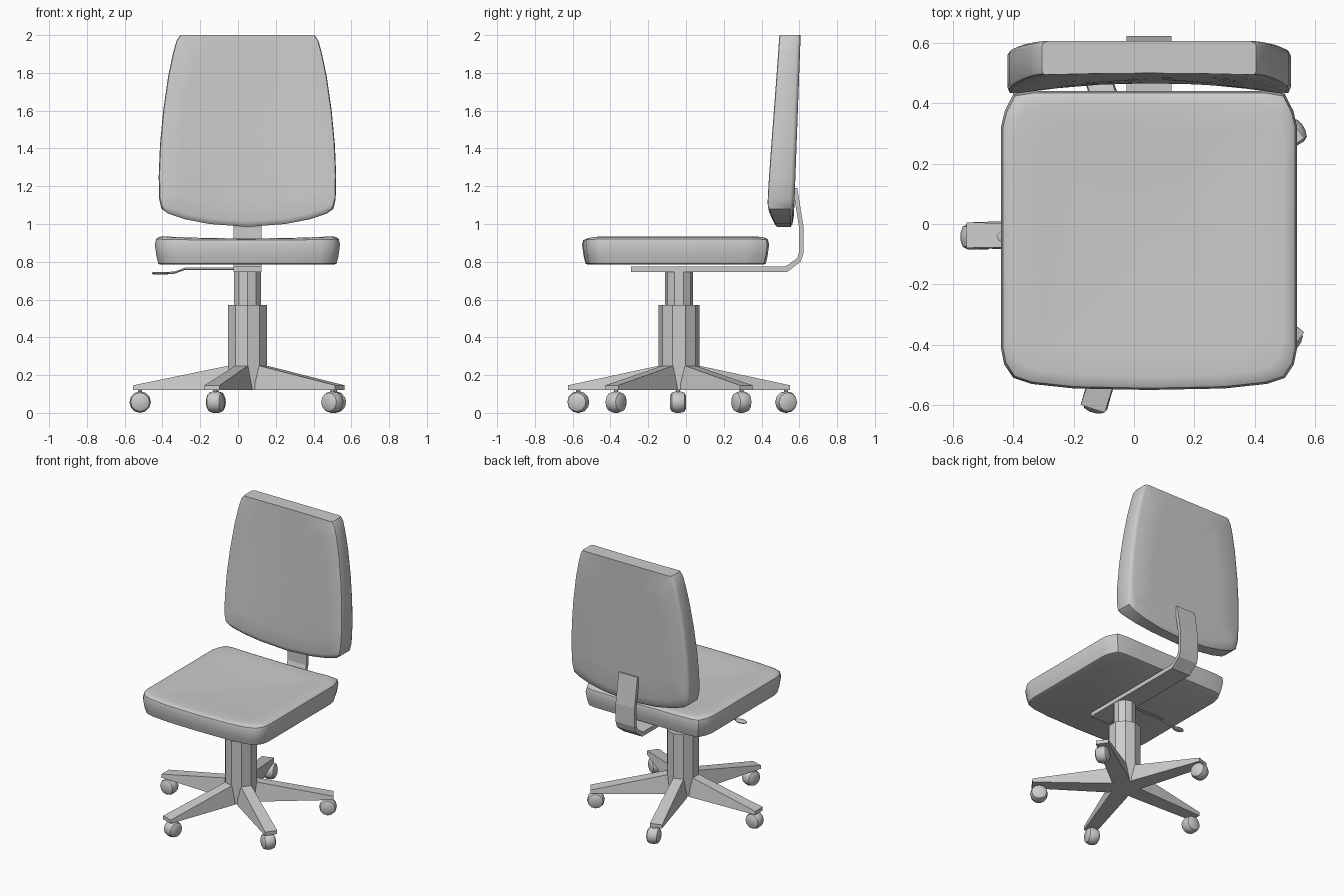
import bpy, bmesh
from math import sin, cos, pi, radians
from mathutils import Vector, Matrix

if "Cube" in bpy.data.objects:
    bpy.data.objects.remove(bpy.data.objects["Cube"])

CX, CY = 0.05, -0.037   # column axis


def loft(name, rings, smooth=None):
    """Skin a list of equal-length closed rings and cap both ends."""
    bm = bmesh.new()
    loops = [[bm.verts.new(p) for p in r] for r in rings]
    n = len(loops[0])
    for a, b in zip(loops, loops[1:]):
        for i in range(n):
            j = (i + 1) % n
            bm.faces.new((a[i], a[j], b[j], b[i]))
    bm.faces.new(loops[0][::-1])
    bm.faces.new(loops[-1])
    bmesh.ops.recalc_face_normals(bm, faces=bm.faces)
    me = bpy.data.meshes.new(name)
    bm.to_mesh(me)
    bm.free()
    ob = bpy.data.objects.new(name, me)
    bpy.context.collection.objects.link(ob)
    if smooth:
        bpy.ops.object.select_all(action='DESELECT')
        ob.select_set(True)
        bpy.context.view_layer.objects.active = ob
        bpy.ops.object.shade_smooth_by_angle(angle=radians(smooth))
    return ob


def ngon(n, r, z, cx=CX, cy=CY):
    return [(cx + r * cos(2 * pi * (k + .5) / n), cy + r * sin(2 * pi * (k + .5) / n), z)
            for k in range(n)]


# Seat cushion: rounded outline, soft rim, dished top
half = [(0, -.495), (.25, -.49), (.39, -.475), (.45, -.455), (.48, -.41), (.49, -.36),
        (.49, 0), (.49, .38), (.478, .43), (.45, .485), (.39, .495), (.25, .495), (0, .495)]
outline = half + [(-x, y) for x, y in half[-2:0:-1]]


def seat_ring(z, inset=0.0, scale=1.0, dip=0.0):
    sx, sy = scale * (1 - inset / .49), scale * (1 - inset / .495)
    return [(CX + x * sx, -.055 + y * sy, z - dip * (1 - (x * sx / .49) ** 2))
            for x, y in outline]


loft("seat", [seat_ring(.785, .03), seat_ring(.79, .018), seat_ring(.83, .008),
              seat_ring(.89, 0), seat_ring(.92, .006, dip=.006),
              seat_ring(.932, .02, dip=.012), seat_ring(.937, .045, dip=.014),
              seat_ring(.934, scale=.75, dip=.014), seat_ring(.926, scale=.45, dip=.012),
              seat_ring(.92, scale=.15, dip=.01)], 40)

# Backrest: tapered outline lofted from rear face to concave front face
half = [(0, .985), (.2, 1.0), (.33, 1.025), (.42, 1.055), (.455, 1.08), (.467, 1.13),
        (.47, 1.25), (.463, 1.42), (.446, 1.6), (.42, 1.78), (.395, 1.9), (.376, 1.97),
        (.355, 2.0), (.18, 2.0), (0, 2.0)]
outline = half + [(-x, z) for x, z in half[-2:0:-1]]


def back_ring(t, scale=1.0, cz=2.0):
    pts = []
    for x, z in outline:
        x, z = x * scale, cz + (z - cz) * scale
        k = (z - 1.0) / 1.0
        rear = .57 + .037 * k
        front = .42 + .07 * max(k, .1) + (.042 - .032 * k) * (1 - (x / .47) ** 2)
        pts.append((CX + x, rear + (front - rear) * t, z))
    return pts


loft("backrest", [back_ring(0, .1, 1.5), back_ring(0, .6, 1.5), back_ring(0, .94),
                  back_ring(.06, .985), back_ring(.15), back_ring(.88),
                  back_ring(.97, .99), back_ring(1, .97),
                  back_ring(1, .75, 1.5), back_ring(1, .5, 1.5), back_ring(1, .1, 1.5)], 40)

# Bent flat bar joining seat and backrest
path = [Vector(p) for p in [(-.29, .76), (.53, .76), (.598, .81), (.611, .85),
                            (.611, .98), (.595, 1.08), (.577, 1.19)]]
rings = []
for i, p in enumerate(path):
    a = (p - path[i - 1]).normalized() if i else Vector((1, 0))
    b = (path[i + 1] - p).normalized() if i + 1 < len(path) else a
    d = (a + b).normalized()
    h = (.015 if i < 2 else .012) / max(d.dot(a), .5)
    nrm = Vector((-d.y, d.x)) * h
    rings.append([(CX + sx * .075, p.x + s * nrm.x, p.y + s * nrm.y)
                  for sx, s in ((-1, -1), (1, -1), (1, 1), (-1, 1))])
loft("back_support_bar", rings)

# Ten-sided column
loft("lower_column", [ngon(10, .108, .12), ngon(10, .108, .57)])
loft("upper_column", [ngon(10, .075, .55), ngon(10, .075, .75)])

# Height lever: thin rod with a flat paddle
pts = [(-.02, .763), (-.28, .763), (-.335, .743), (-.37, .74)]
loft("lever_rod", [[(x, -.042 + .007 * cos(k * pi / 3), z + .007 * sin(k * pi / 3))
                    for k in range(6)] for x, z in pts])
loft("lever_paddle", [[(-.41 + r * .045 * cos(k * pi / 6), -.042 + r * .025 * sin(k * pi / 6), z)
                       for k in range(12)]
                      for z, r in ((.732, .8), (.737, 1), (.742, 1), (.746, .8))], 40)

# Five tapered legs
for k in range(5):
    rot = Matrix.Translation((CX, CY, 0)) @ Matrix.Rotation(pi + k * 2 * pi / 5, 4, 'Z')
    sections = [(.06, .045, .036, .252), (.1, .06, .035, .25), (.605, .042, .042, .146)]
    loft(f"leg_{k + 1}", [[rot @ Vector(p) for p in
                           ((r, -wb, .12), (r, wb, .12), (r, wt, zt), (r, -wt, zt))]
                          for r, wb, wt, zt in sections])

# Casters: rounded wheels with a short stem, axle across each leg
spots = [(-.518, -.042, 180), (-.12, -.57, 255), (.50, -.37, 324), (.513, .293, 30),
         (-.115, .53, 108)]
wheel = [(-.042, .034), (-.033, .05), (-.012, .057), (.012, .057), (.033, .05), (.042, .034)]
for k, (x, y, ang) in enumerate(spots):
    rot = Matrix.Translation((x, y, .057)) @ Matrix.Rotation(radians(ang), 4, 'Z')
    loft(f"caster_{k + 1}", [[rot @ Vector((r * sin(i * pi / 6), w, r * cos(i * pi / 6)))
                              for i in range(12)] for w, r in wheel], 40)
    loft(f"caster_stem_{k + 1}", [ngon(8, .012, .08, x, y), ngon(8, .012, .13, x, y)])
